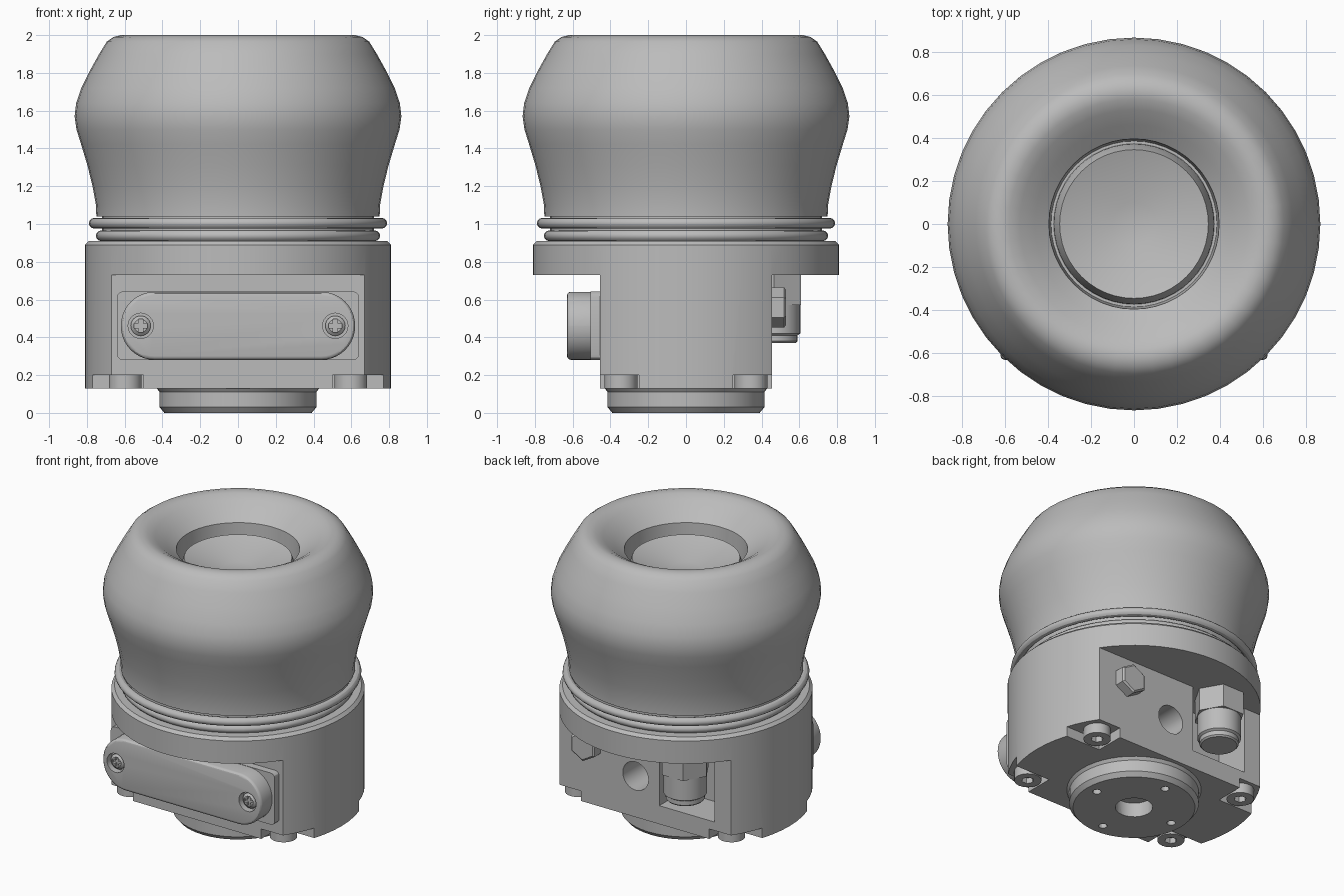
import bpy, bmesh, math
from mathutils import Matrix, Vector

if "Cube" in bpy.data.objects:
    bpy.data.objects.remove(bpy.data.objects["Cube"])

GREY = (0.5, 0.5, 0.5, 1)
mat = bpy.data.materials.new("plain grey")
mat.use_nodes = True
mat.diffuse_color = GREY
bsdf = mat.node_tree.nodes["Principled BSDF"]
bsdf.inputs["Base Color"].default_value = GREY
bsdf.inputs["Roughness"].default_value = 0.6


def finish(name, bm, at=(0, 0, 0), axis=(0, 0, 1)):
    """Turn a bmesh built along z into an object pointing along axis."""
    bmesh.ops.remove_doubles(bm, verts=bm.verts, dist=0.0001)
    bmesh.ops.recalc_face_normals(bm, faces=bm.faces)
    turn = Vector((0, 0, 1)).rotation_difference(Vector(axis)).to_matrix().to_4x4()
    bm.transform(Matrix.Translation(at) @ turn)
    mesh = bpy.data.meshes.new(name)
    bm.to_mesh(mesh)
    bm.free()
    mesh.materials.append(mat)
    ob = bpy.data.objects.new(name, mesh)
    bpy.context.collection.objects.link(ob)
    return ob


def lathe(name, profile, steps=48, at=(0, 0, 0), axis=(0, 0, 1), spin=0.0):
    """Revolve (radius, height) points; the ends are closed on the axis."""
    pts = [(0, profile[0][1])] + list(profile) + [(0, profile[-1][1])]
    bm = bmesh.new()
    vs = [bm.verts.new((r, 0, z)) for r, z in pts]
    es = [bm.edges.new(p) for p in zip(vs, vs[1:])]
    bmesh.ops.spin(bm, geom=vs + es, cent=(0, 0, 0), axis=(0, 0, 1),
                   angle=math.tau, steps=steps)
    bm.transform(Matrix.Rotation(spin, 4, 'Z'))
    return finish(name, bm, at, axis)


def rod(name, r, h, at, axis=(0, 0, 1), steps=24, spin=0.0):
    return lathe(name, [(r, 0), (r, h)], steps, at, axis, spin)


def box(name, lo, hi):
    lo, hi = Vector(lo), Vector(hi)
    bm = bmesh.new()
    bmesh.ops.create_cube(bm, size=1)
    bm.transform(Matrix.Translation((lo + hi) / 2) @ Matrix.Diagonal((*(hi - lo), 1)))
    return finish(name, bm)


def rounded_plate(name, hx, hz, zc, radius, y0, y1, bevel, seg):
    """Rounded rectangle facing the front, from y0 (back) to y1 (front)."""
    bm = bmesh.new()
    vs = []
    for q, (sx, sz) in enumerate([(1, 1), (-1, 1), (-1, -1), (1, -1)]):
        for i in range(seg + 1):
            a = (q + i / seg) * math.pi / 2
            vs.append(bm.verts.new((sx * (hx - radius) + radius * math.cos(a), y0,
                                    zc + sz * (hz - radius) + radius * math.sin(a))))
    face = bm.faces.new(vs)
    top = bmesh.ops.extrude_face_region(bm, geom=[face])["geom"]
    front = [v for v in top if isinstance(v, bmesh.types.BMVert)]
    bmesh.ops.translate(bm, verts=front, vec=(0, y1 - y0, 0))
    if bevel:
        rim = [e for e in bm.edges if all(v in front for v in e.verts)]
        bmesh.ops.bevel(bm, geom=rim, offset=bevel, segments=3, profile=0.5,
                        affect='EDGES')
    return finish(name, bm)


def cut(ob, cutters):
    for c in cutters:
        c.hide_render = True
        m = ob.modifiers.new("cut", 'BOOLEAN')
        m.operation, m.solver, m.object = 'DIFFERENCE', 'EXACT', c
        with bpy.context.temp_override(object=ob, active_object=ob):
            bpy.ops.object.modifier_apply(modifier=m.name)
        bpy.data.objects.remove(c)
    return ob


FRONT, BACK = (0, -1, 0), (0, 1, 0)
CORNERS = [(sx, sy) for sx in (1, -1) for sy in (1, -1)]

# Round housing with front and back flats, corner notches, port and pocket
housing = lathe("housing", [(0.81, 0.13), (0.81, 0.89), (0.79, 0.91)], 64)
cutters = [box("flat", (-1, s * 0.455 if s > 0 else -1, 0), (1, 1 if s > 0 else -0.455, 0.73))
           for s in (1, -1)]
for sx, sy in CORNERS:
    xs, ys = sorted((sx * 0.5, sx * 0.9)), sorted((sy * 0.25, sy * 0.6))
    cutters.append(box("notch", (xs[0], ys[0], 0), (xs[1], ys[1], 0.2)))
cutters.append(box("pocket", (-0.54, 0.2, 0.26), (-0.11, 0.6, 0.73)))
cutters.append(rod("port", 0.1, 0.35, (0.075, 0.2, 0.42), BACK))
cut(housing, cutters)

# Mounting collar underneath, with a bore and four screw holes
collar = lathe("mounting_collar", [(0.39, 0), (0.415, 0.03), (0.415, 0.11),
                                   (0.43, 0.13), (0.43, 0.14)], 48)
holes = [rod("bore", 0.12, 0.2, (0, 0, -0.1))]
for k in range(4):
    a = k * math.pi / 2
    holes.append(rod("hole", 0.028, 0.15, (0.31 * math.cos(a), 0.31 * math.sin(a), -0.08), steps=12))
cut(collar, holes)

# Socket bolts in the notches
for sx, sy in CORNERS:
    at = (sx * 0.597, sy * 0.345, 0.13)
    bolt = rod("corner_bolt", 0.087, 0.08, at)
    cut(bolt, [rod("socket", 0.04, 0.08, (at[0], at[1], 0.09), steps=6)])

# Neck and sealing rings
rod("neck", 0.72, 0.16, (0, 0, 0.9), steps=48)
for name, major, z in (("lower_ring", 0.725, 0.938), ("upper_ring", 0.762, 1.004)):
    bpy.ops.mesh.primitive_torus_add(major_radius=major, minor_radius=0.028, location=(0, 0, z),
                                     major_segments=48, minor_segments=12)
    ring = bpy.context.object
    ring.name = name
    ring.data.materials.append(mat)

# Flexible cup with a rolled crown and inner lip
lathe("flexible_cup", [
    (0.75, 1.04), (0.752, 1.1), (0.77, 1.2), (0.797, 1.31), (0.83, 1.42),
    (0.855, 1.5), (0.865, 1.57), (0.857, 1.64), (0.83, 1.72), (0.785, 1.81),
    (0.735, 1.9), (0.695, 1.965), (0.66, 1.99), (0.62, 2.0), (0.58, 1.993),
    (0.53, 1.968), (0.46, 1.918), (0.395, 1.87), (0.385, 1.72)], 48)

# Dished seat inside the cup: the cup's floor is level with its groove
lathe("inner_dish", [(0.375, 1.7), (0.37, 1.74), (0.345, 1.81), (0.1, 1.73)], 48)

# Front cover on its backing block, with two cross-head screws
rounded_plate("cover_backing", 0.64, 0.182, 0.461, 0.03, -0.44, -0.505, 0, 3)
cover = rounded_plate("front_cover", 0.62, 0.18, 0.461, 0.178, -0.5, -0.63, 0.02, 10)
for s in (1, -1):
    at = Vector((s * 0.515, -0.58, 0.461))
    cut(cover, [rod("recess", 0.067, 0.1, at, FRONT)])
    screw = lathe("cover_screw", [(0.053, -0.02), (0.053, 0.025), (0.035, 0.04)], 24, at, FRONT)
    size = (0.036, 0.011)
    cut(screw, [box("slot", (at.x - w, -0.7, at.z - h), (at.x + w, -0.6, at.z + h))
                for w, h in (size, size[::-1])])

# Hex plug and hanging hose fitting at the back
lathe("hex_plug", [(0.105, 0), (0.105, 0.075), (0.092, 0.085)], 6, (0.44, 0.445, 0.558), BACK, math.pi / 6)
rod("fitting_nut", 0.165, 0.16, (-0.32, 0.465, 0.57), steps=6)
lathe("fitting_body", [(0.115, 0.37), (0.125, 0.38), (0.125, 0.41), (0.14, 0.42),
                       (0.14, 0.58)], 32, (-0.32, 0.465, 0))

# Smooth curved faces, keep the edges sharp
for ob in bpy.context.scene.objects:
    ob.select_set(ob.type == 'MESH')
bpy.context.view_layer.objects.active = housing
bpy.ops.object.shade_smooth_by_angle(angle=math.radians(30))
